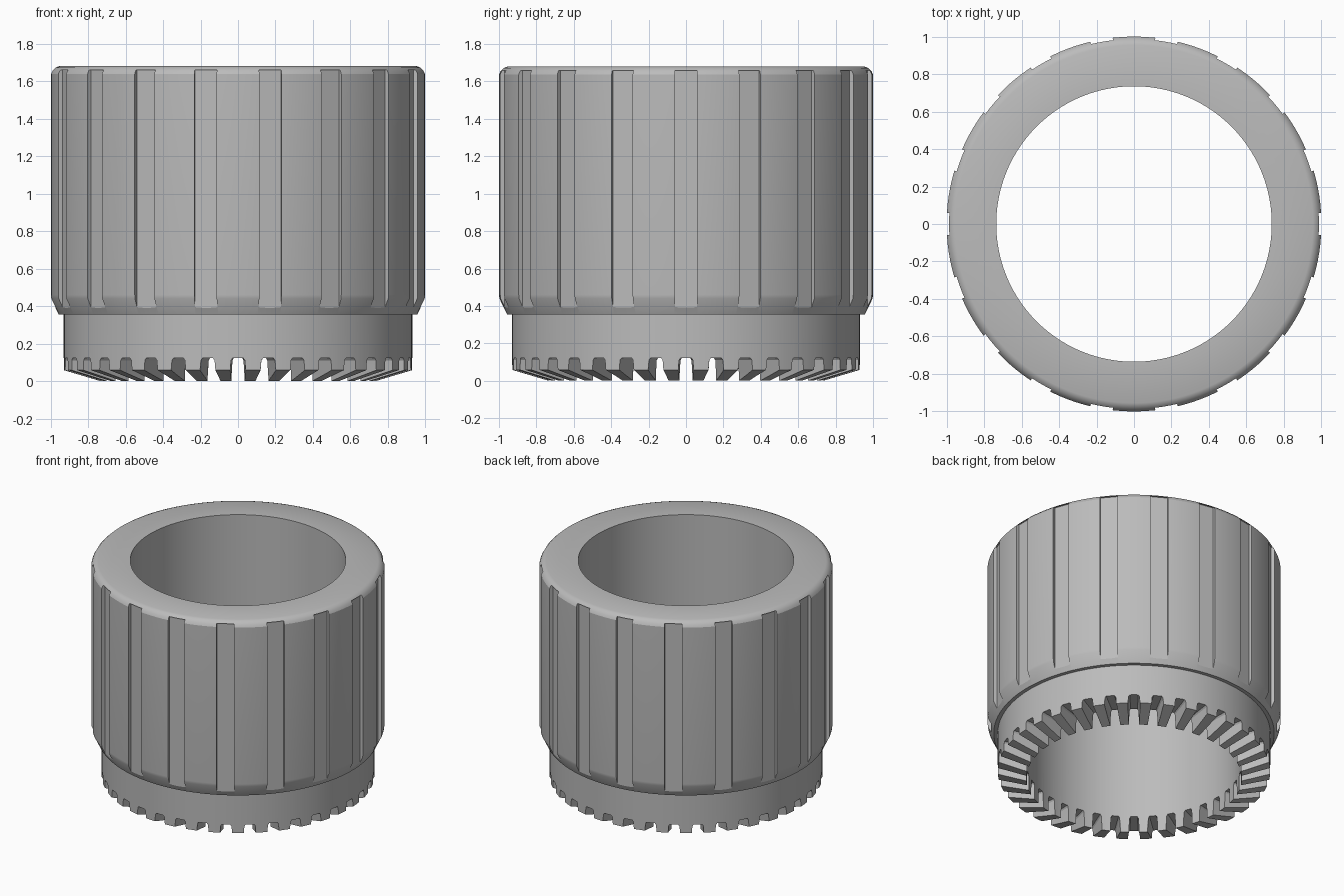
import bpy, bmesh, math
from mathutils import Matrix

SEGMENTS = 144
GROOVES = 18
TEETH = 36

cube = bpy.data.objects.get("Cube")
if cube:
    bpy.data.objects.remove(cube, do_unlink=True)

# Single grey finish
grey = bpy.data.materials.new("matte_grey")
grey.use_nodes = True
colour = (0.5, 0.5, 0.5, 1)
grey.diffuse_color = colour
grey.node_tree.nodes["Principled BSDF"].inputs["Base Color"].default_value = colour


def make_object(name, bm):
    bmesh.ops.recalc_face_normals(bm, faces=bm.faces)
    mesh = bpy.data.meshes.new(name)
    bm.to_mesh(mesh)
    bm.free()
    mesh.materials.append(grey)
    obj = bpy.data.objects.new(name, mesh)
    bpy.context.collection.objects.link(obj)
    return obj


def lathe(name, profile):
    """Revolve a closed (radius, height) outline around z."""
    bm = bmesh.new()
    rings = []
    for i in range(SEGMENTS):
        a = 2 * math.pi * (i + 0.5) / SEGMENTS
        rings.append([bm.verts.new((r * math.cos(a), r * math.sin(a), z)) for r, z in profile])
    n = len(profile)
    for i in range(SEGMENTS):
        here, there = rings[i], rings[(i + 1) % SEGMENTS]
        for j in range(n):
            k = (j + 1) % n
            bm.faces.new((here[j], there[j], there[k], here[k]))
    return make_object(name, bm)


def radial_cutter(name, count, inner, outer):
    """Repeat a prism around z; inner and outer are (radius, [(y, z), ...]) sections."""
    bm = bmesh.new()
    for i in range(count):
        turn = Matrix.Rotation(2 * math.pi * i / count, 4, "Z")
        a, b = [[bm.verts.new(turn @ Matrix.Translation((r, y, z)).translation) for y, z in section]
                for r, section in (inner, outer)]
        bm.faces.new(a)
        bm.faces.new(b)
        for j in range(len(a)):
            k = (j + 1) % len(a)
            bm.faces.new((a[j], a[k], b[k], b[j]))
    obj = make_object(name, bm)
    obj.hide_render = True
    return obj


def cut(target, cutter):
    mod = target.modifiers.new("cut", "BOOLEAN")
    mod.operation = "DIFFERENCE"
    mod.solver = "EXACT"
    mod.object = cutter
    bpy.context.view_layer.objects.active = target
    bpy.ops.object.modifier_apply(modifier=mod.name)
    bpy.data.objects.remove(cutter, do_unlink=True)


# Sleeve: chamfered grip body, narrower collar and sloping toothed end
sleeve = lathe("sleeve", [
    (0.735, 0), (0.93, 0.058), (0.93, 0.355), (0.957, 0.355),
    (0.998, 0.44), (1, 0.46), (1, 1.638), (0.992, 1.655),
    (0.975, 1.672), (0.955, 1.68), (0.735, 1.68)])

# Shallow vertical grip grooves, running out into the chamfers
groove = [(-0.06, 0.36), (0.06, 0.36), (0.06, 1.66), (-0.06, 1.66)]
cut(sleeve, radial_cutter("groove_cutter", GROOVES, (0.974, groove), (1.1, groove)))


# Tapered slots between the end teeth, with softened upper corners
def slot(radius):
    half = [(0.047, -0.1), (0.047, 0.03), (0.04, 0.11), (0.031, 0.122)]
    right = [(radius * w, z) for w, z in half]
    return radius, right + [(-y, z) for y, z in reversed(right)]


cut(sleeve, radial_cutter("slot_cutter", TEETH, slot(0.68), slot(1.0)))

# Smooth round walls, crisp edges
bpy.ops.object.select_all(action="DESELECT")
sleeve.select_set(True)
bpy.context.view_layer.objects.active = sleeve
bpy.ops.object.shade_smooth_by_angle(angle=math.radians(25))
